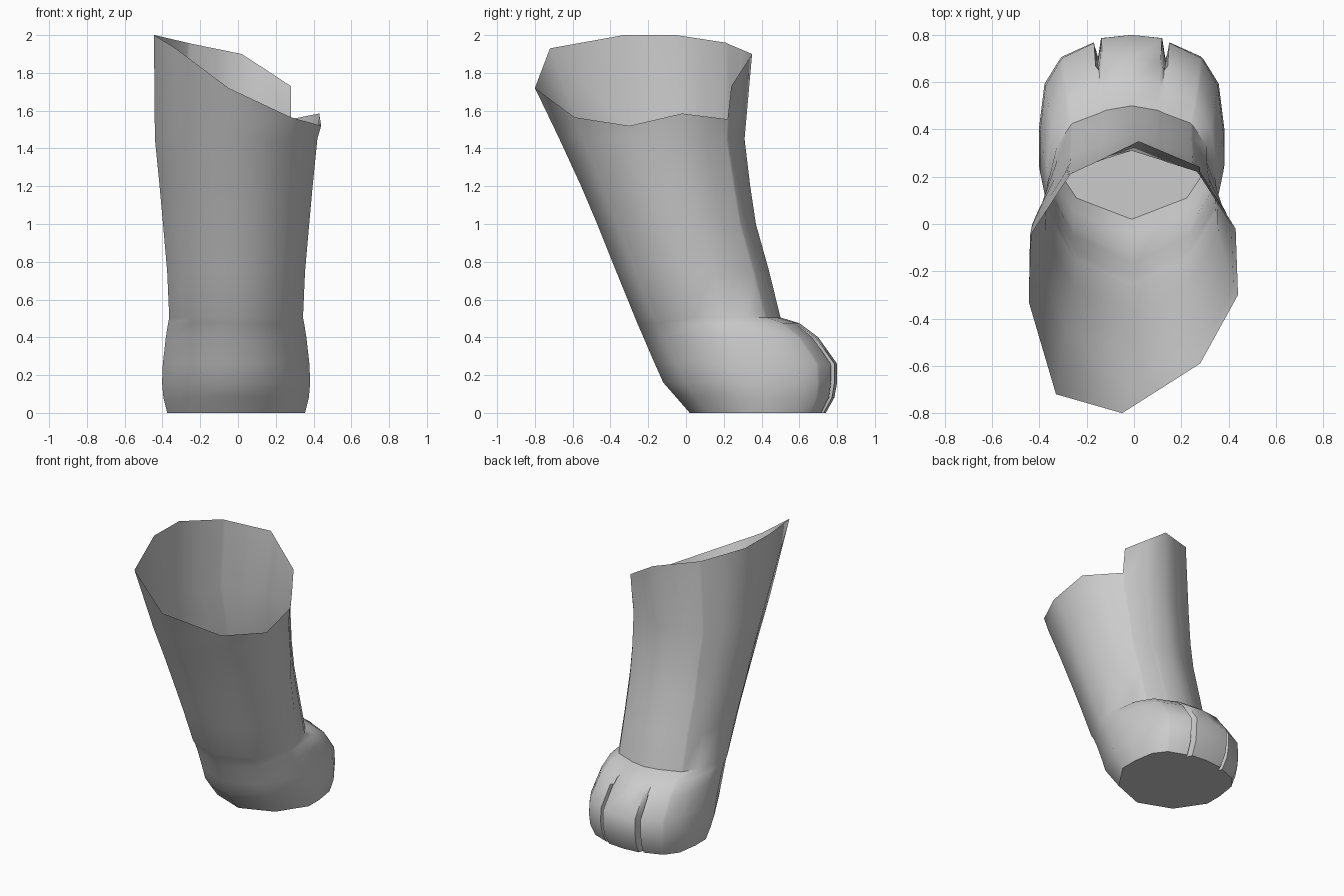
import bpy
import bmesh
from mathutils import Vector

default_cube = bpy.data.objects.get("Cube")
if default_cube:
    bpy.data.objects.remove(default_cube, do_unlink=True)


def make_material(name, colour):
    material = bpy.data.materials.new(name)
    material.use_nodes = True
    material.diffuse_color = colour
    shader = material.node_tree.nodes["Principled BSDF"]
    shader.inputs["Base Color"].default_value = colour
    return material


# Half outlines, from the middle of the toes round one side to the heel
PAW_OUTLINE = [(0, 1), (.33, .97), (.37, .95), (.41, .93), (.75, .8), (.78, .77),
               (.94, .55), (1, .14), (1, -.2), (.64, -.75), (0, -1)]
LEG_OUTLINE = [(0, 1), (.29, .92), (.32, .91), (.35, .9), (.64, .82), (.66, .8),
               (.82, .58), (.98, .36), (1, -.15), (.68, -.74), (0, -1)]
CLEFT = 2           # outline point that sinks in between two toes
CLEFT_DEPTH = .2

# Slanted rim of the opening, with a step on the left side
RIM_LEFT = [(.02, .35, 1.9), (.28, .24, 1.73), (.28, .22, 1.555), (.43, -.02, 1.585),
            (.44, -.3, 1.52), (.28, -.59, 1.565), (-.05, -.8, 1.72)]
RIM_RIGHT = [(.02, .35, 1.9), (-.25, .22, 1.955), (-.27, .21, 1.96), (-.44, -.05, 2),
             (-.445, -.33, 2), (-.33, -.72, 1.93), (-.05, -.8, 1.72)]
RIM_STEPS = [0, .45, .5, .55, 1, 2, 2.5, 3, 4, 5, 6]

# Cross-sections: height, heel y, toe y, half width, paw share, cleft share
SECTIONS = [
    (0, .02, .74, .365, 1, .5),
    (.08, -.05, .785, .385, 1, 1),
    (.16, -.12, .8, .392, 1, 1),
    (.26, -.165, .8, .388, 1, 1),
    (.4, -.225, .7, .372, 1, .3),
    (.475, -.258, .6, .36, .9, 0),
    (.505, -.27, .5, .354, .6, 0),
    (.75, -.37, .44, .365, .4, 0),
    (1, -.47, .37, .387, .2, 0),
    (1.2, -.555, .34, .405, 0, 0),
    (1.45, -.67, .31, .43, 0, 0),
]


def half_section(section, side):
    """Points of one half of a level cross-section."""
    height, heel, toe, width, paw_share, cleft_share = section
    middle, reach = (heel + toe) / 2, (toe - heel) / 2
    points = []
    for index, (paw, leg) in enumerate(zip(PAW_OUTLINE, LEG_OUTLINE)):
        outline = Vector(leg).lerp(Vector(paw), paw_share)
        if index == CLEFT:
            outline.y -= CLEFT_DEPTH * cleft_share
        points.append(Vector((side * width * outline.x - .01,
                              middle + reach * outline.y, height)))
    return points


def half_rim(corners):
    """Points along one half of the rim."""
    points = []
    for step in RIM_STEPS:
        start = min(int(step), len(corners) - 2)
        first, second = Vector(corners[start]), Vector(corners[start + 1])
        points.append(first.lerp(second, step - start))
    return points


def close_loop(left, right):
    return left + right[-2:0:-1]


# Leg and paw as one open-topped skin
loops = [close_loop(half_section(s, 1), half_section(s, -1)) for s in SECTIONS]
loops.append(close_loop(half_rim(RIM_LEFT), half_rim(RIM_RIGHT)))

bm = bmesh.new()
rings = [[bm.verts.new(point) for point in loop] for loop in loops]
for lower, upper in zip(rings, rings[1:]):
    for i in range(len(lower)):
        j = (i + 1) % len(lower)
        bm.faces.new((lower[j], lower[i], upper[i], upper[j]))

# Flat sole
bm.faces.new(rings[0])
bmesh.ops.recalc_face_normals(bm, faces=bm.faces)
sole = min(bm.faces, key=lambda face: face.calc_center_median().z)
if sole.normal.z > 0:
    bmesh.ops.reverse_faces(bm, faces=bm.faces)

mesh = bpy.data.meshes.new("paw_leg")
bm.to_mesh(mesh)
bm.free()
mesh.materials.append(make_material("plain grey", (.6, .6, .6, 1)))
paw_leg = bpy.data.objects.new("paw_leg", mesh)
bpy.context.collection.objects.link(paw_leg)

# Smooth skin with crisp toe clefts and sole edge
bpy.ops.object.select_all(action="DESELECT")
paw_leg.select_set(True)
bpy.context.view_layer.objects.active = paw_leg
bpy.ops.object.shade_smooth_by_angle(angle=.9)
